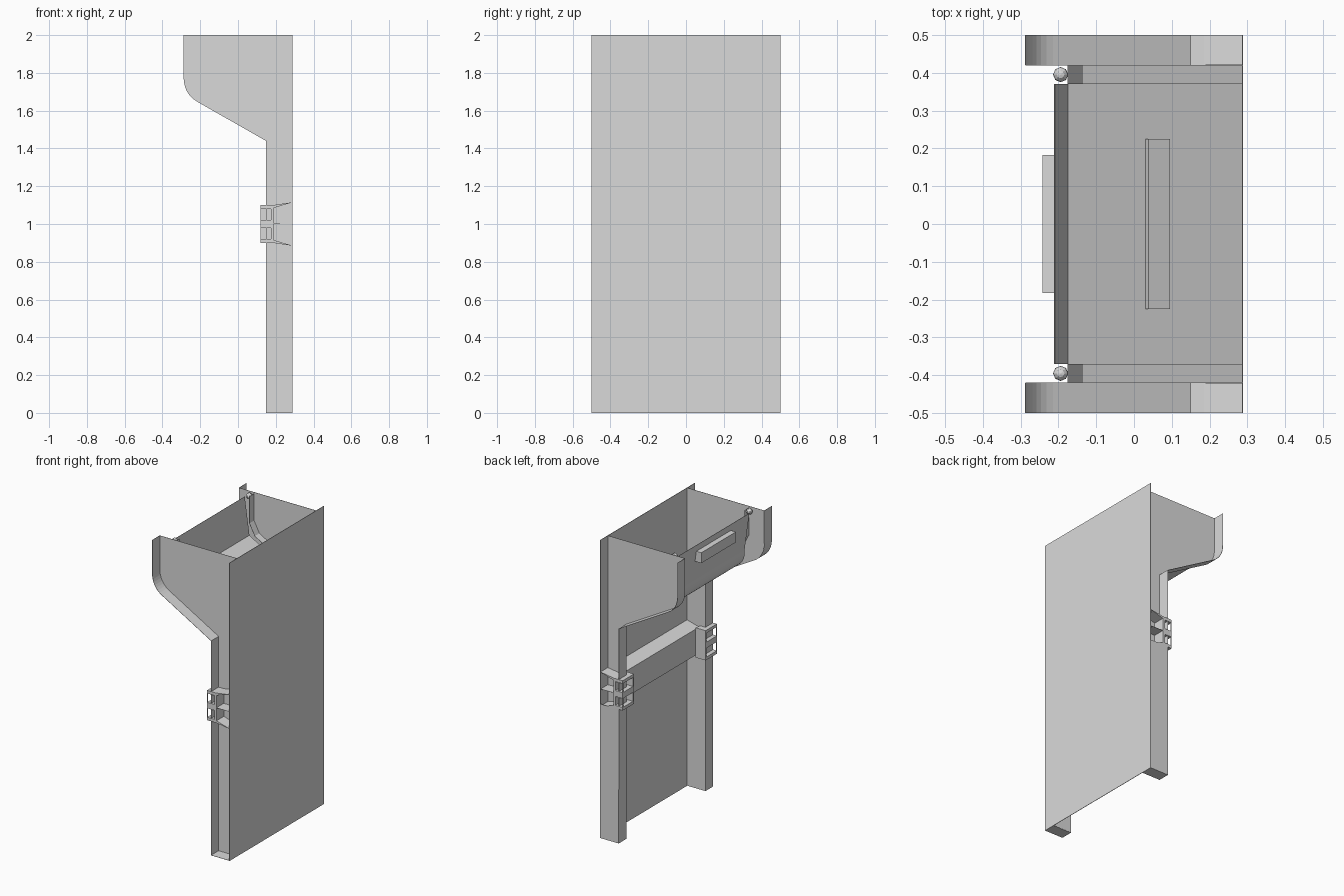
import bpy, bmesh
from mathutils import Vector

cube = bpy.data.objects.get("Cube")
if cube:
    bpy.data.objects.remove(cube, do_unlink=True)

steel = bpy.data.materials.new("grey_metal")
steel.use_nodes = True
GREY = (0.7, 0.7, 0.7, 1)
steel.diffuse_color = GREY
steel.node_tree.nodes["Principled BSDF"].inputs["Base Color"].default_value = GREY
SHEET = 0.002


def finish(name, bm, sheet=False):
    bmesh.ops.recalc_face_normals(bm, faces=bm.faces)
    mesh = bpy.data.meshes.new(name)
    bm.to_mesh(mesh)
    bm.free()
    mesh.materials.append(steel)
    ob = bpy.data.objects.new(name, mesh)
    bpy.context.collection.objects.link(ob)
    if sheet:
        mod = ob.modifiers.new("thickness", 'SOLIDIFY')
        mod.thickness = SHEET
        mod.offset = 0
    return ob


def strip(name, path, y0, y1):
    """Thin sheet following an open x-z path, spanning y0 to y1."""
    bm = bmesh.new()
    rows = [[bm.verts.new((x, y, z)) for x, z in path] for y in (y0, y1)]
    for i in range(len(path) - 1):
        bm.faces.new((rows[0][i], rows[0][i + 1], rows[1][i + 1], rows[1][i]))
    return finish(name, bm, True)


def prism(name, outline, y0, y1):
    """Closed x-z outline extruded from y0 to y1."""
    bm = bmesh.new()
    face = bm.faces.new([bm.verts.new((x, y0, z)) for x, z in outline])
    ext = bmesh.ops.extrude_face_region(bm, geom=[face])
    moved = [v for v in ext["geom"] if isinstance(v, bmesh.types.BMVert)]
    bmesh.ops.translate(bm, verts=moved, vec=(0, y1 - y0, 0))
    return finish(name, bm)


def box(name, x0, x1, y0, y1, z0, z1):
    return prism(name, [(x0, z0), (x1, z0), (x1, z1), (x0, z1)], y0, y1)


def bend(start, control, end, steps=8):
    """Rounded corner between two straight runs."""
    a, c, b = Vector(start), Vector(control), Vector(end)
    return [tuple(a * (1 - t) ** 2 + c * 2 * t * (1 - t) + b * t * t)
            for t in (i / steps for i in range(steps + 1))]


BACK, LEG, TOP = 0.287, 0.15, 2.0

# Large flat cladding panel
box("cladding_panel", BACK - SHEET, BACK + 0.001, -0.5, 0.5, 0, TOP)

# Edge of the side frames, from the bin top down to the foot
edge = ([(-0.287, TOP)] + bend((-0.287, 1.78), (-0.287, 1.69), (-0.215, 1.648))
        + [(LEG, 1.44), (LEG, 0.001), (BACK, 0.001)])
# Inner seat parallel to that edge, with a chamfered corner
seat = [(-0.175, 1.99), (-0.175, 1.81), (-0.135, 1.734), (BACK, 1.493)]

for side, s in (("left", 1), ("right", -1)):
    # Side frame: web, outward flange with foot, and inner seat
    prism("side_web_" + side, edge + [(BACK, TOP)], s * 0.419, s * 0.421)
    strip("side_flange_" + side, edge, s * 0.42, s * 0.5)
    strip("bin_seat_" + side, seat, s * 0.37, s * 0.42)

    # Pivot knob beside the door
    bm = bmesh.new()
    bmesh.ops.create_uvsphere(bm, u_segments=8, v_segments=6, radius=0.02)
    bmesh.ops.translate(bm, verts=bm.verts, vec=(-0.194, s * 0.395, 1.979))
    finish("pivot_knob_" + side, bm)

    # Clip bracket: inner plate, rear wall, shelves and edge bars
    box("bracket_plate_" + side, 0.12, 0.195, s * 0.38, s * 0.39, 0.9, 1.1)
    box("bracket_wall_" + side, 0.175, 0.19, s * 0.39, s * 0.5, 0.9, 1.1)
    for level, z0, z1 in (("bottom", 0.9, 0.92), ("middle", 0.98, 1.02), ("top", 1.08, 1.1)):
        box(f"bracket_shelf_{level}_{side}", 0.12, 0.18, s * 0.38, s * 0.5, z0, z1)
    for part, y in (("inner", 0.38), ("outer", 0.492)):
        box(f"bracket_bar_{part}_{side}", 0.12, 0.123, s * y, s * (y + 0.008), 0.9, 1.1)
    # Wings that taper and flare towards the panel
    for level, z, depth, flare in (("bottom", 0.9, 0.016, -0.015), ("middle", 1.0, 0.002, 0),
                                   ("top", 1.1, -0.016, 0.015)):
        prism(f"bracket_wing_{level}_{side}",
              [(0.185, z), (BACK, z + flare), (BACK, z + flare + depth / 16), (0.185, z + depth)],
              s * 0.422, s * 0.5)

# Cover closing the outside of the left leg below its bracket
box("left_leg_cover", LEG, BACK, 0.498, 0.5, 0, 0.9)

# Bin trough: sloping floor with a rounded underside, and leaning door
prism("bin_floor", bend((-0.175, 1.70), (-0.175, 1.64), (-0.12, 1.608))
      + [(BACK, 1.375), (BACK, 1.466), (-0.175, 1.73)], -0.37, 0.37)
strip("bin_door", [(-0.21, 1.98), (-0.175, 1.728)], -0.37, 0.37)
prism("door_handle", [(-0.242, 1.865), (-0.195, 1.865), (-0.204, 1.935), (-0.242, 1.935)],
      -0.183, 0.183)

# Raised pad lying on the sloping floor
prism("floor_pad", [(0.03, 1.612), (0.038, 1.627), (0.095, 1.594), (0.087, 1.579)],
      -0.225, 0.225)

# Cross beam with sloped top and bottom, between the brackets
prism("cross_beam", [(BACK, 0.885), (0.195, 0.915), (0.195, 1.09), (BACK, 1.115)], -0.418, 0.418)
